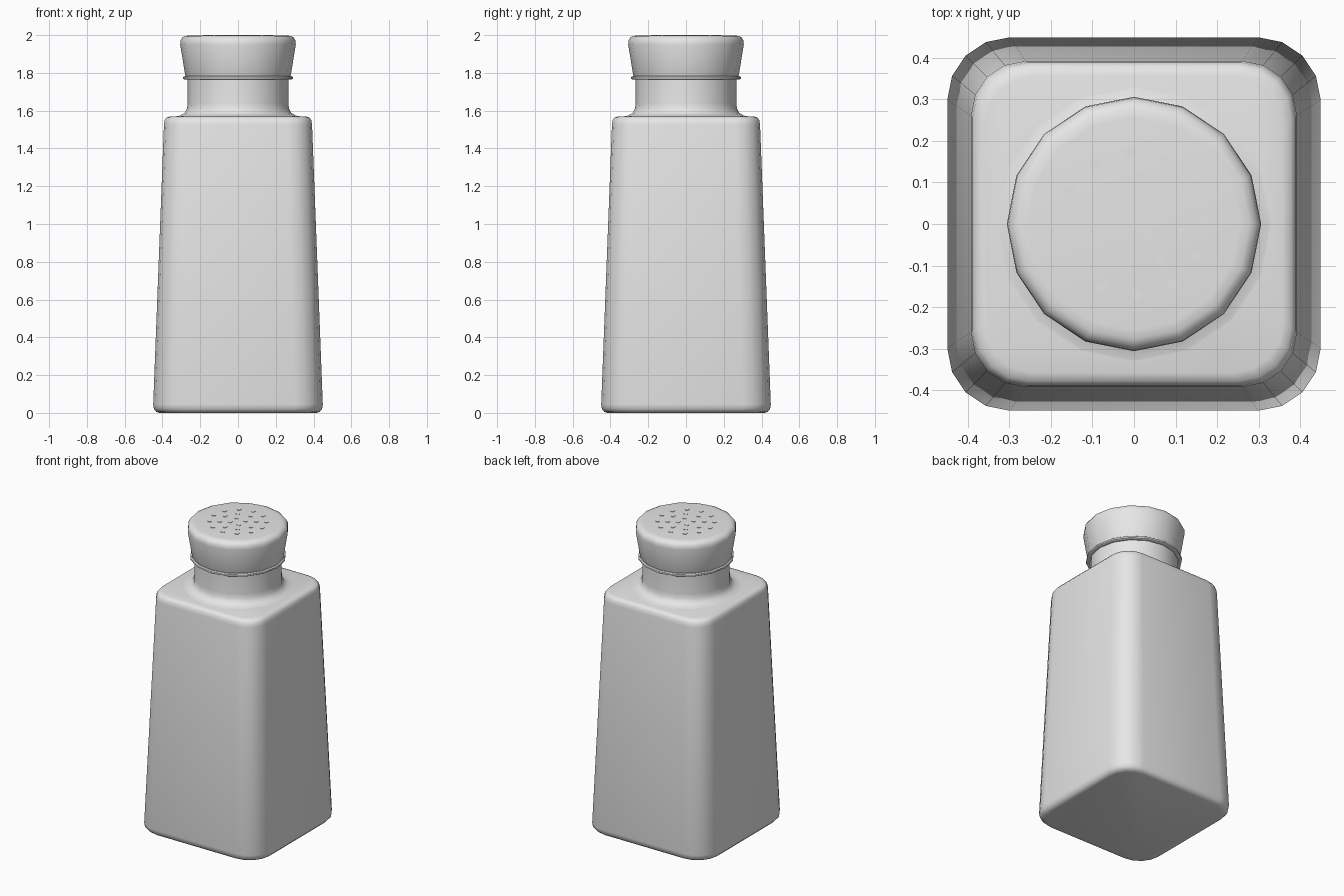
import bpy
import bmesh
from math import cos, sin, pi, radians

if "Cube" in bpy.data.objects:
    bpy.data.objects.remove(bpy.data.objects["Cube"], do_unlink=True)

GREY = (0.8, 0.8, 0.8, 1)
grey = bpy.data.materials.new("plain_grey")
grey.use_nodes = True
grey.diffuse_color = GREY
grey.node_tree.nodes["Principled BSDF"].inputs["Base Color"].default_value = GREY


def finish(name, bm, angle):
    """Turn a bmesh into a smooth-shaded object."""
    bmesh.ops.recalc_face_normals(bm, faces=bm.faces)
    mesh = bpy.data.meshes.new(name)
    bm.to_mesh(mesh)
    bm.free()
    mesh.materials.append(grey)
    obj = bpy.data.objects.new(name, mesh)
    bpy.context.collection.objects.link(obj)
    bpy.ops.object.select_all(action="DESELECT")
    obj.select_set(True)
    bpy.context.view_layer.objects.active = obj
    bpy.ops.object.shade_smooth_by_angle(angle=radians(angle))
    return obj


def loft(name, profile, outline, angle=45):
    """Stack one outline per (size, height) pair and close both ends."""
    bm = bmesh.new()
    rings = [[bm.verts.new((x, y, z)) for x, y in outline(size)]
             for size, z in profile]
    for low, high in zip(rings, rings[1:]):
        for i in range(len(low)):
            j = (i + 1) % len(low)
            bm.faces.new((low[i], low[j], high[j], high[i]))
    bm.faces.new(rings[0][::-1])
    bm.faces.new(rings[-1])
    return finish(name, bm, angle)


def circle(radius, sides=16):
    return [(radius * cos(2 * pi * i / sides), radius * sin(2 * pi * i / sides))
            for i in range(sides)]


def rounded_square(half, steps=4):
    """Square whose corner radius is a third of its half width."""
    r = half / 3
    points = []
    for corner in range(4):
        mid = pi / 4 + corner * pi / 2
        cx = (half - r) * (1 if cos(mid) > 0 else -1)
        cy = (half - r) * (1 if sin(mid) > 0 else -1)
        for s in range(steps + 1):
            a = corner * pi / 2 + s * pi / 2 / steps
            points.append((cx + r * cos(a), cy + r * sin(a)))
    return points


# Tapered square body with softened base and shoulder
loft("body", [(0.415, 0), (0.432, 0.005), (0.445, 0.02), (0.449, 0.045),
              (0.392, 1.525), (0.388, 1.55), (0.378, 1.564), (0.358, 1.57)],
     rounded_square)

# Neck flaring into the shoulder
loft("neck", [(0.335, 1.569), (0.305, 1.574), (0.282, 1.588), (0.27, 1.61),
              (0.267, 1.64), (0.267, 1.775)], circle)

# Thin lip under the cap
loft("cap_lip", [(0.283, 1.764), (0.29, 1.768), (0.29, 1.778), (0.283, 1.783)],
     circle, 30)

# Flared cap with a rounded rim and a faint crown
loft("cap", [(0.276, 1.78), (0.28, 1.79), (0.306, 1.95), (0.304, 1.972),
             (0.294, 1.988), (0.278, 1.996), (0.255, 1.998), (0.02, 1.999)],
     circle)

# Shaker holes, as shallow discs in three rings
bm = bmesh.new()
for count, radius, offset in ((12, 0.171, 3), (8, 0.11, 35), (4, 0.048, 42)):
    for i in range(count):
        a = radians(offset) + 2 * pi * i / count
        disc = bmesh.ops.create_cone(bm, cap_ends=True, segments=8, radius1=0.014,
                                     radius2=0.014, depth=0.006)
        bmesh.ops.translate(bm, verts=disc["verts"],
                            vec=(radius * cos(a), radius * sin(a), 1.998))
finish("shaker_holes", bm, 30)
